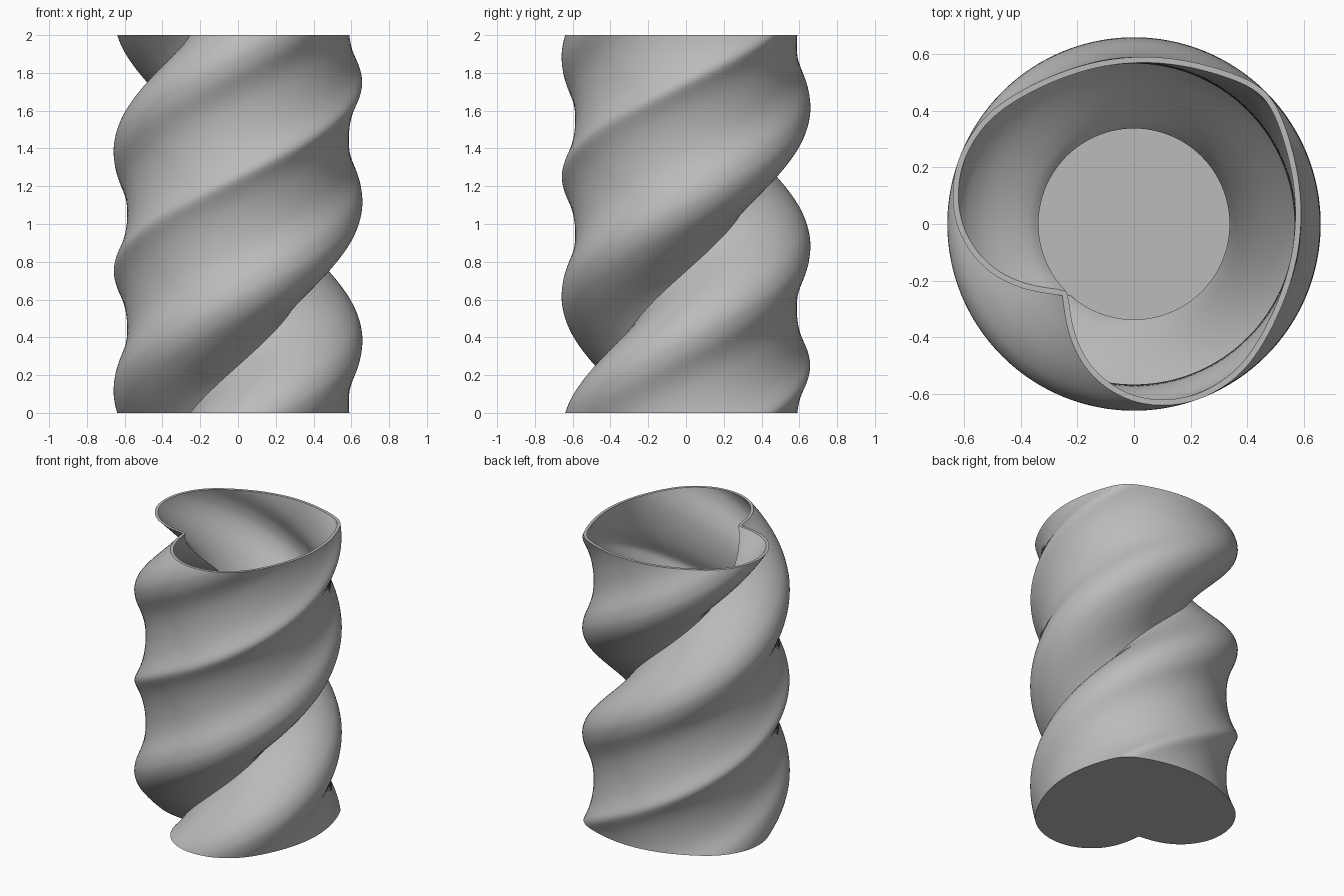
import bpy, bmesh, math
from mathutils import Vector

HEIGHT, WALL, FLOOR = 2.0, 0.02, 0.02
TWIST, LAYERS, STEPS = math.tau, 144, 7

cube = bpy.data.objects.get("Cube")
if cube:
    bpy.data.objects.remove(cube, do_unlink=True)

clay = bpy.data.materials.new("plain grey")
clay.use_nodes = True
clay.diffuse_color = (0.5, 0.5, 0.5, 1)
clay.node_tree.nodes["Principled BSDF"].inputs["Base Color"].default_value = clay.diffuse_color

# Half of the heart section, from rounded tip to cusp (x along its axis)
HALF = [Vector(p) for p in (
    (.66, 0), (.633, .108), (.546, .268), (.432, .405), (.285, .517),
    (.10, .60), (-.085, .642), (-.235, .617), (-.335, .565), (-.413, .49),
    (-.465, .395), (-.485, .265), (-.447, .127), (-.357, 0))]


def heart():
    """Smooth closed heart outline, anticlockwise, turned to its diagonal."""
    ctrl = [Vector((HALF[1].x, -HALF[1].y))] + HALF + [2 * HALF[-1] - HALF[-2] + Vector((.03, 0))]
    half = []
    for a, b, c, d in zip(ctrl, ctrl[1:], ctrl[2:], ctrl[3:]):
        for i in range(STEPS):
            t = i / STEPS
            half.append(0.5 * (2 * b + (c - a) * t + (2 * a - 5 * b + 4 * c - d) * t * t
                               + (3 * b - a - 3 * c + d) * t ** 3))
    half.append(HALF[-1].copy())
    cusp = len(half) - 1
    pts = half + [Vector((p.x, -p.y)) for p in half[-2:0:-1]]
    n = len(pts)
    # even out the curvature, leaving the cusp crisp
    for _ in range(12):
        pts = [p if i == cusp else (pts[i - 1] + 2 * p + pts[(i + 1) % n]) / 4
               for i, p in enumerate(pts)]
    c = math.sqrt(0.5)
    return [Vector((c * (p.x - p.y), c * (p.x + p.y))) for p in pts]


def inset(pts, d):
    """Move the outline inwards by the wall thickness."""
    out = []
    for i, p in enumerate(pts):
        t = (pts[(i + 1) % len(pts)] - pts[i - 1]).normalized()
        out.append(p + Vector((-t.y, t.x)) * d)
    return out


def twisted_wall(bm, outline, z0, z1):
    """Sweep the outline upwards while turning it; returns the rings."""
    rings = []
    for k in range(LAYERS + 1):
        z = z0 + (z1 - z0) * k / LAYERS
        a = TWIST * z / HEIGHT
        ca, sa = math.cos(a), math.sin(a)
        rings.append([bm.verts.new((p.x * ca - p.y * sa, p.x * sa + p.y * ca, z)) for p in outline])
    for lo, hi in zip(rings, rings[1:]):
        bridge(bm, lo, hi)
    return rings


def bridge(bm, lo, hi):
    n = len(lo)
    for i in range(n):
        j = (i + 1) % n
        bm.faces.new((lo[i], lo[j], hi[j], hi[i]))


bm = bmesh.new()
outline = heart()
outer = twisted_wall(bm, outline, 0, HEIGHT)
inner = twisted_wall(bm, inset(outline, WALL), FLOOR, HEIGHT)
bridge(bm, outer[-1], inner[-1])      # rim
bm.faces.new(outer[0])                # base
bm.faces.new(inner[0])                # inside floor
bmesh.ops.recalc_face_normals(bm, faces=bm.faces)

mesh = bpy.data.meshes.new("twisted_heart_vase")
bm.to_mesh(mesh)
bm.free()
mesh.materials.append(clay)
vase = bpy.data.objects.new("twisted_heart_vase", mesh)
bpy.context.collection.objects.link(vase)

# Smooth body with crisp rim, base and groove
bpy.ops.object.select_all(action='DESELECT')
vase.select_set(True)
bpy.context.view_layer.objects.active = vase
bpy.ops.object.shade_smooth_by_angle(angle=math.radians(40))
